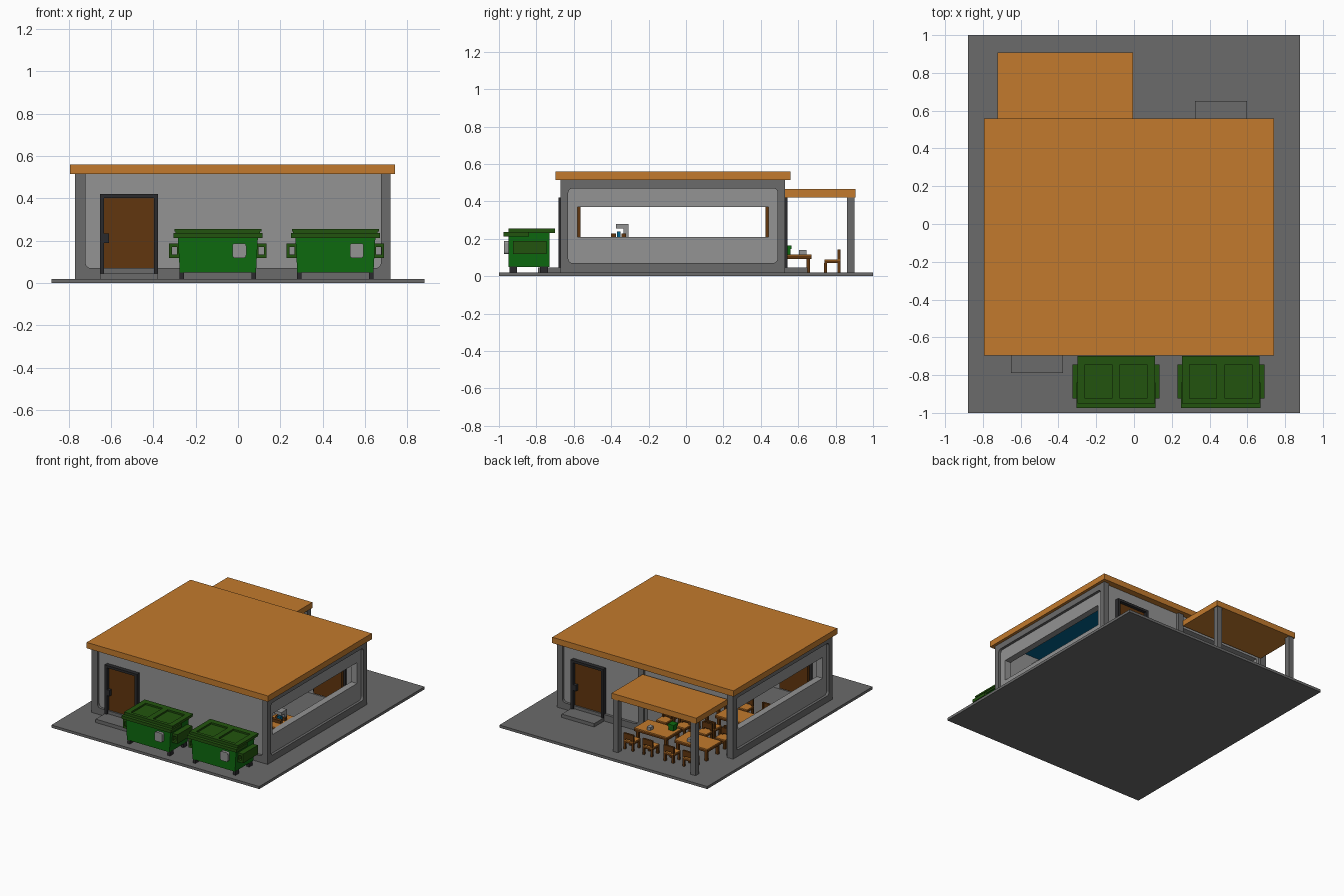
import bpy, bmesh, math

if "Cube" in bpy.data.objects:
    bpy.data.objects.remove(bpy.data.objects["Cube"], do_unlink=True)


def material(name, rgb):
    lin = [((c / 255 + 0.055) / 1.055) ** 2.4 if c > 10 else c / 255 / 12.92 for c in rgb]
    m = bpy.data.materials.new(name)
    m.diffuse_color = (*lin, 1)
    m.use_nodes = True
    m.node_tree.nodes["Principled BSDF"].inputs["Base Color"].default_value = (*lin, 1)
    return m


ORANGE = material("orange", (194, 122, 45))
DARK = material("dark grey", (107, 107, 107))
LIGHT = material("light grey", (147, 147, 147))
BROWN = material("brown", (97, 54, 14))
GREEN = material("green", (13, 106, 15))
DEEP = material("deep green", (34, 84, 14))
BLACK = material("charcoal", (42, 42, 44))
BLUE = material("blue", (0, 98, 142))


def plate(name, axis, a0, a1, outer, holes, mat):
    """Flat outline with holes, extruded along an axis from a0 to a1."""
    place = {"x": lambda u, v: (a0, u, v), "y": lambda u, v: (u, a0, v),
             "z": lambda u, v: (u, v, a0)}[axis]
    bm = bmesh.new()
    edges = []
    for loop in [outer] + holes:
        vs = [bm.verts.new(place(u, v)) for u, v in loop]
        edges += [bm.edges.new((vs[i - 1], vs[i])) for i in range(len(vs))]
    if holes:
        bmesh.ops.triangle_fill(bm, use_beauty=True, edges=edges)
    else:
        bm.faces.new(vs)
    ext = bmesh.ops.extrude_face_region(bm, geom=bm.faces[:])
    shift = [(a1 - a0) * (axis == k) for k in "xyz"]
    bmesh.ops.translate(bm, vec=shift,
                        verts=[g for g in ext["geom"] if isinstance(g, bmesh.types.BMVert)])
    bmesh.ops.recalc_face_normals(bm, faces=bm.faces[:])
    me = bpy.data.meshes.new(name)
    bm.to_mesh(me)
    bm.free()
    me.materials.append(mat)
    ob = bpy.data.objects.new(name, me)
    bpy.context.collection.objects.link(ob)
    return ob


def rect(u0, u1, v0, v1):
    return [(u0, v0), (u1, v0), (u1, v1), (u0, v1)]


def box(name, x0, x1, y0, y1, z0, z1, mat):
    return plate(name, "z", z0, z1, rect(x0, x1, y0, y1), [], mat)


def corner(u, v, r, start):
    return [(u + r * math.cos(math.radians(start + t)), v + r * math.sin(math.radians(start + t)))
            for t in range(0, 91, 18)]


def rounded(u0, u1, v0, v1, r):
    return (corner(u0 + r, v0 + r, r, 180) + corner(u1 - r, v0 + r, r, 270)
            + corner(u1 - r, v1 - r, r, 0) + corner(u0 + r, v1 - r, r, 90))


def u_frame(u0, u1, i0, i1, r=0.025):
    """Two posts joined by a bottom beam with rounded inner corners."""
    inner = corner(i0 + r, 0.07 + r, r, 180) + corner(i1 - r, 0.07 + r, r, 270)
    return [(u0, 0.515), (u0, 0.02), (u1, 0.02), (u1, 0.515), (i1, 0.515)] + inner[::-1] + [(i0, 0.515)]


# Ground slab, roof and ceiling
box("ground_slab", -0.88, 0.88, -1, 1, 0, 0.02, DARK)
box("main_roof", -0.793, 0.742, -0.697, 0.558, 0.515, 0.56, ORANGE)
box("ceiling", -0.72, 0.67, -0.62, 0.48, 0.507, 0.514, BLUE)

# Side walls with a long window
for name, x, s in (("right", 0.72, -1), ("left", -0.77, 1)):
    plate(name + "_wall_frame", "x", x, x + s * 0.02, rect(-0.67, 0.53, 0.02, 0.515),
          [rounded(-0.63, 0.49, 0.07, 0.47, 0.025)], DARK)
    plate(name + "_wall_panel", "x", x + s * 0.02, x + s * 0.07, rect(-0.65, 0.51, 0.02, 0.515),
          [rect(-0.58, 0.44, 0.21, 0.37)], LIGHT)

# Front wall, and back wall with a wide opening to the terrace
plate("front_wall_frame", "y", -0.67, -0.65, u_frame(-0.77, 0.72, -0.72, 0.675), [], DARK)
box("front_wall_panel", -0.70, 0.65, -0.65, -0.60, 0.02, 0.515, LIGHT)
plate("back_wall_frame", "y", 0.51, 0.53, u_frame(-0.01, 0.72, 0.035, 0.675), [], DARK)
box("back_corner_post", -0.77, -0.72, 0.48, 0.53, 0.02, 0.515, DARK)
box("back_wall_panel", 0.0, 0.65, 0.46, 0.51, 0.02, 0.515, LIGHT)
box("opening_lintel", -0.72, 0.0, 0.46, 0.51, 0.42, 0.515, LIGHT)


# Doors with frame, handle and step; s is the outward direction along y
def door(name, x0, y, s, handle):
    x1 = x0 + 0.275
    frame = [(x0, 0.045), (x0, 0.42), (x1, 0.42), (x1, 0.045), (x1 - 0.02, 0.045),
             (x1 - 0.02, 0.402), (x0 + 0.02, 0.402), (x0 + 0.02, 0.045)]
    plate(name + "_frame", "y", y + s * 0.012, y - s * 0.08, frame, [], BLACK)
    ys = sorted((y - s * 0.012, y - s * 0.105))
    box(name, x0 + 0.02, x1 - 0.02, *ys, 0.045, 0.402, BROWN)
    ys = sorted((y + s * 0.012, y - s * 0.02))
    box(name + "_handle", handle, handle + 0.024, *ys, 0.19, 0.235, BLACK)
    ys = sorted((y - s * 0.02, y + s * 0.12))
    box(name + "_step", x0, x1, *ys, 0.02, 0.046, DARK)


door("front_door", -0.652, -0.67, -1, -0.634)
door("back_door", 0.322, 0.53, 1, 0.552)

# Terrace canopy
box("canopy_roof", -0.722, -0.005, 0.53, 0.907, 0.422, 0.465, ORANGE)
for x in (-0.712, -0.055):
    box("canopy_post", x, x + 0.042, 0.86, 0.902, 0.02, 0.422, DARK)


# Waste containers
def dumpster(cx):
    plate("container_body", "y", -0.95, -0.73,
          [(cx - 0.18, 0.05), (cx + 0.18, 0.05), (cx + 0.19, 0.235), (cx - 0.19, 0.235)], [], GREEN)
    box("container_lid_lip", cx - 0.21, cx + 0.21, -0.975, -0.84, 0.213, 0.236, DEEP)
    box("container_lid", cx - 0.20, cx + 0.20, -0.95, -0.70, 0.232, 0.244, DEEP)
    plate("container_lid_rim", "z", 0.244, 0.256, rect(cx - 0.205, cx + 0.205, -0.95, -0.70),
          [rect(cx + a, cx + a + 0.143, -0.925, -0.745) for a in (-0.165, 0.022)], DEEP)
    for s in (-1, 1):
        u0, u1 = sorted((cx + s * 0.18, cx + s * 0.23))
        plate("container_fork_pocket", "y", -0.925, -0.745, rect(u0, u1, 0.118, 0.188),
              [rect(u0 + 0.013, u1 - 0.013, 0.135, 0.17)], DEEP)
        fx = cx + s * 0.17
        for y in (-0.945, -0.78):
            box("container_foot", fx - 0.011, fx + 0.011, y, y + 0.042, 0.02, 0.052, BLACK)
    plate("container_label", "y", -0.972, -0.945,
          rounded(cx + 0.068, cx + 0.134, 0.118, 0.188, 0.014), [], LIGHT)


dumpster(-0.095)
dumpster(0.46)


# Dining furniture
def chair(cx, cy, s):
    """Chair whose back stands on the s side along y."""
    ys = sorted((cy - s * 0.045, cy + s * 0.04))
    box("chair_seat_base", cx - 0.042, cx + 0.042, *ys, 0.07, 0.084, BROWN)
    box("chair_seat", cx - 0.042, cx + 0.042, *ys, 0.084, 0.09, ORANGE)
    for x in (cx - 0.042, cx + 0.026):
        for off, top in ((-0.038, 0.07), (0.032, 0.14)):
            y = cy + s * off
            box("chair_leg", x, x + 0.016, y - 0.008, y + 0.008, 0.02, top, BROWN)
    ys = sorted((cy + s * 0.025, cy + s * 0.04))
    box("chair_back", cx - 0.042, cx + 0.042, *ys, 0.1, 0.142, BROWN)


def table(cx, cy, green_box):
    box("table_base", cx - 0.14, cx + 0.14, cy - 0.085, cy + 0.085, 0.092, 0.11, BROWN)
    box("table_top", cx - 0.14, cx + 0.14, cy - 0.085, cy + 0.085, 0.11, 0.116, ORANGE)
    for x in (cx - 0.13, cx + 0.11):
        for y in (cy - 0.078, cy + 0.058):
            box("table_leg", x, x + 0.02, y, y + 0.02, 0.02, 0.092, BROWN)
    box("napkin_holder", cx + 0.02, cx + 0.05, cy + 0.02, cy + 0.06, 0.116, 0.14, LIGHT)
    if green_box:
        box("planter", cx - 0.115, cx - 0.075, cy - 0.07, cy - 0.025, 0.116, 0.145, GREEN)
        box("planter_top", cx - 0.12, cx - 0.07, cy - 0.075, cy - 0.02, 0.145, 0.163, GREEN)
    for x in (cx - 0.08, cx + 0.08):
        chair(x, cy + 0.2, 1)
        chair(x, cy - 0.2, -1)


for y in (0.585, 0.09):
    for x in (-0.17, -0.51):
        table(x, y, y > 0.5 and x > -0.3)

# Service counter by the window
box("counter", 0.53, 0.645, -0.46, -0.26, 0.02, 0.195, BROWN)
box("counter_top", 0.52, 0.648, -0.47, -0.25, 0.195, 0.206, ORANGE)
for y in (-0.40, -0.345):
    box("counter_tray", 0.56, 0.64, y, y + 0.025, 0.206, 0.228, BROWN)
box("counter_machine_back", 0.57, 0.63, -0.335, -0.308, 0.206, 0.28, LIGHT)
box("counter_machine_head", 0.57, 0.63, -0.375, -0.335, 0.256, 0.28, LIGHT)
box("counter_cup", 0.59, 0.62, -0.37, -0.35, 0.206, 0.24, BLUE)
